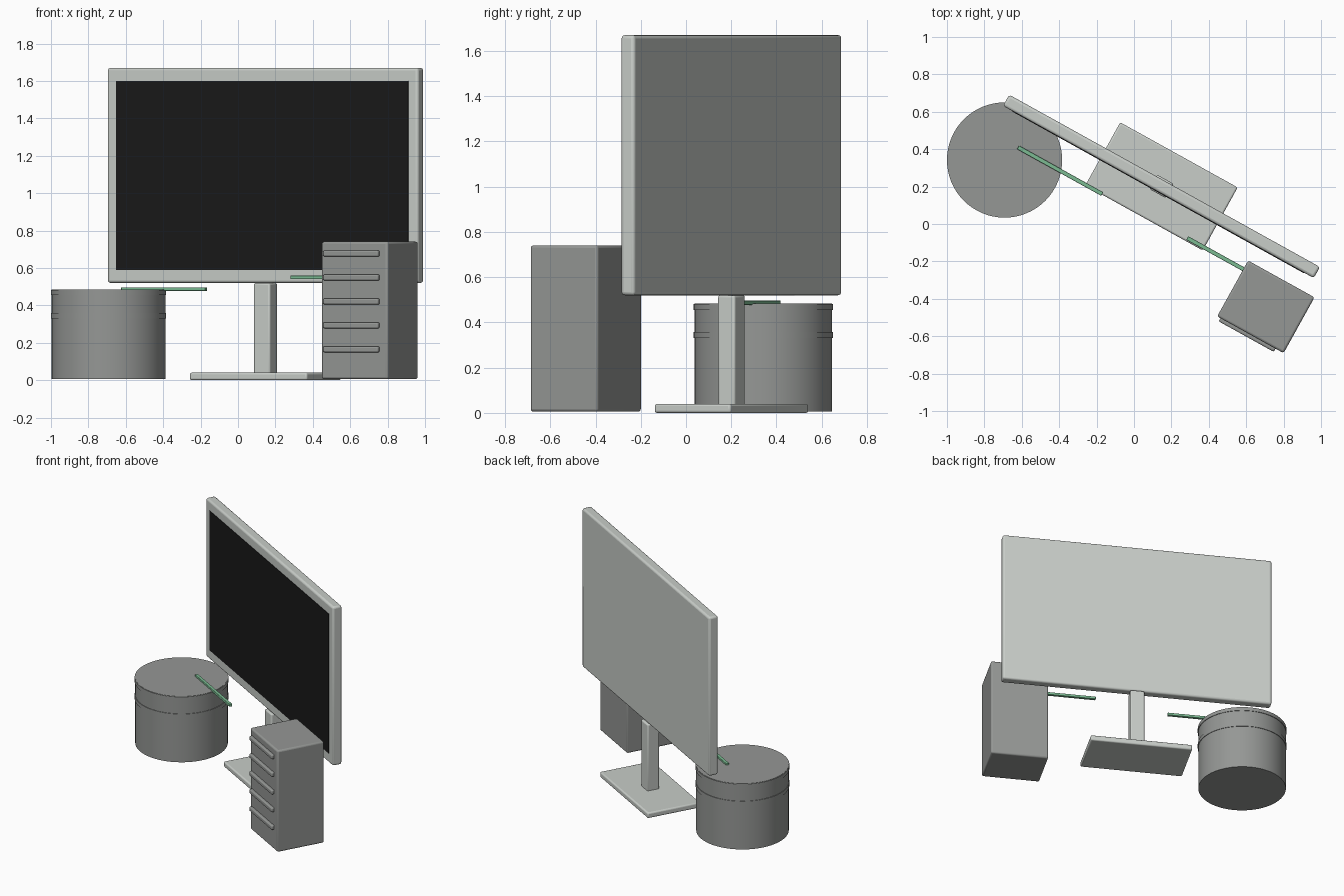
import bpy, math
from mathutils import Matrix, Vector

if "Cube" in bpy.data.objects:
    bpy.data.objects.remove(bpy.data.objects["Cube"])

ANGLE = math.radians(-29)
ROT = Matrix.Rotation(ANGLE, 3, 'Z')


def material(name, color):
    m = bpy.data.materials.new(name)
    m.diffuse_color = (*color, 1)
    m.use_nodes = True
    m.node_tree.nodes["Principled BSDF"].inputs["Base Color"].default_value = m.diffuse_color
    return m


LIGHT = material("light_grey", (0.58, 0.61, 0.58))
DARK = material("dark_grey", (0.30, 0.31, 0.30))
BLACK = material("black", (0.01, 0.01, 0.01))
GREEN = material("green", (0.20, 0.50, 0.29))


def box(name, origin, local, size, mat, bevel=0.0):
    """Box in a frame turned by ANGLE around origin; local is its centre there."""
    loc = Vector(origin) + ROT @ Vector(local)
    bpy.ops.mesh.primitive_cube_add(size=1, location=loc, rotation=(0, 0, ANGLE))
    o = bpy.context.object
    o.name = name
    o.scale = size
    bpy.ops.object.transform_apply(location=False, rotation=False, scale=True)
    o.data.materials.append(mat)
    if bevel:
        b = o.modifiers.new("bevel", 'BEVEL')
        b.width = bevel
        b.segments = 3
        bpy.ops.object.shade_smooth_by_angle(angle=math.radians(35))
    return o


def drum(name, z0, z1, radius, mat, bevel=0.0):
    bpy.ops.mesh.primitive_cylinder_add(vertices=64, radius=radius, depth=z1 - z0,
                                        location=(-0.692, 0.342, (z0 + z1) / 2))
    o = bpy.context.object
    o.name = name
    o.data.materials.append(mat)
    bpy.ops.object.shade_smooth_by_angle(angle=math.radians(35))
    return o


# Monitor: panel, screen, neck and foot
M = (0.147, 0.201, 0)
box("monitor_panel", M, (0, 0, 1.095), (1.90, 0.068, 1.15), LIGHT, 0.014)
box("screen", M, (0, -0.034, 1.095), (1.784, 0.006, 1.01), BLACK)
box("stand_neck", M, (0, 0, 0.275), (0.10, 0.087, 0.49), LIGHT, 0.01)
box("stand_base", M, (0, 0, 0.02), (0.718, 0.385, 0.04), LIGHT, 0.01)

# Cabinet with raised bars on its front
T = (0.705, -0.443, 0)
box("cabinet_body", T, (0, 0, 0.373), (0.406, 0.341, 0.735), DARK, 0.012)
for i in range(5):
    box(f"cabinet_bar_{i + 1}", T, (-0.015, -0.175, 0.165 + 0.128 * i),
        (0.337, 0.03, 0.032), DARK, 0.008)

# Round drum with two thin bands
drum("drum_body", 0.007, 0.484, 0.304, DARK)
drum("drum_top_band", 0.455, 0.482, 0.308, DARK)
drum("drum_middle_band", 0.33, 0.358, 0.308, DARK)

# Thin green rods
for i, centre in enumerate([(-0.395, 0.285, 0.487), (0.51, -0.20, 0.55)]):
    box(f"green_rod_{i + 1}", centre, (0, 0, 0), (0.515, 0.022, 0.019), GREEN, 0.003)
